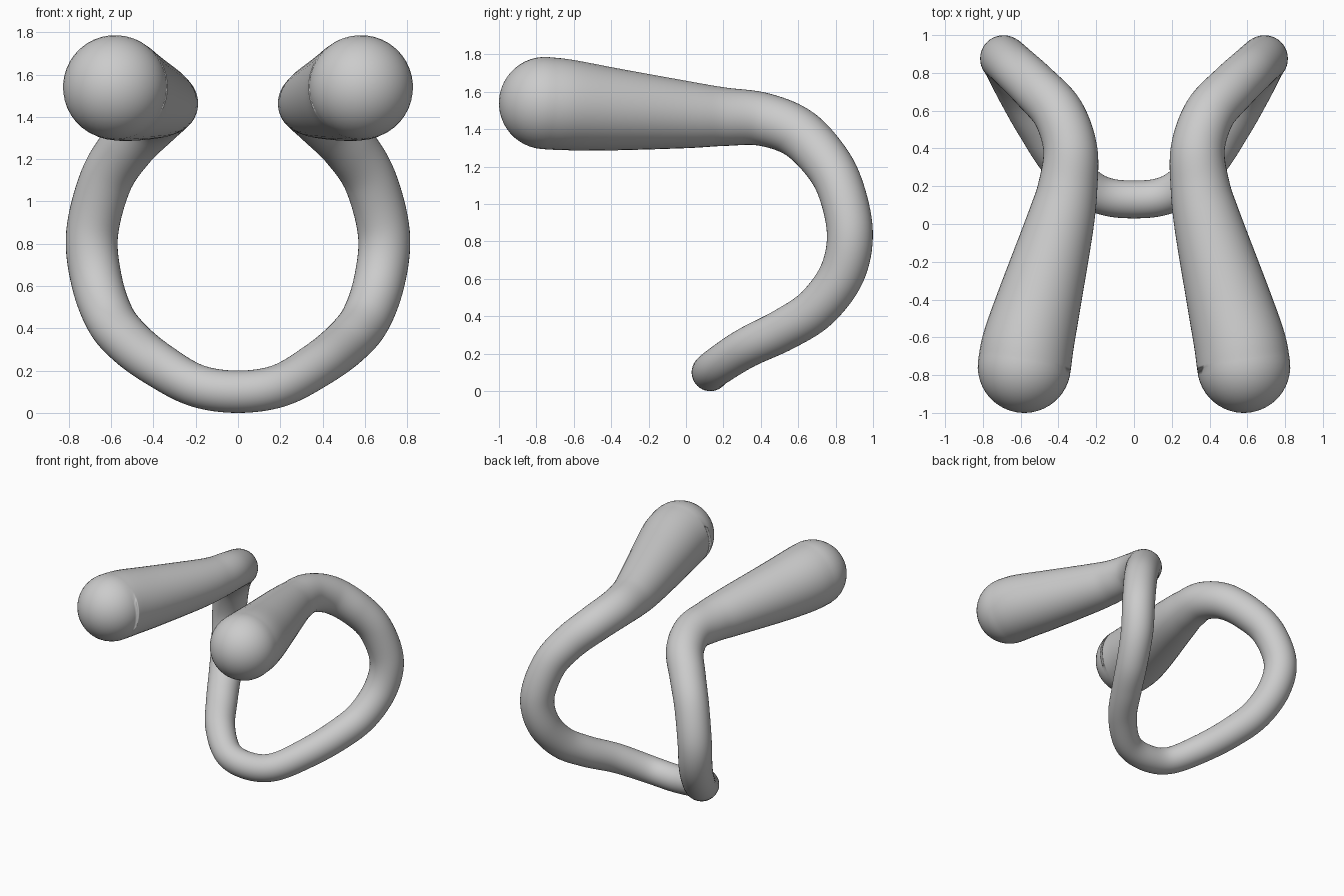
import bpy, bmesh, math
from mathutils import Vector

if "Cube" in bpy.data.objects:
    bpy.data.objects.remove(bpy.data.objects["Cube"])

SIDES, STEPS, CAP = 40, 8, 12

# Centre line of the left half: x, y, z, radius
PATH = [
    (0, .13, .1, .1), (.2, .165, .13, .101), (.38, .32, .23, .107),
    (.51, .525, .33, .113), (.605, .7, .445, .117), (.67, .835, .63, .121),
    (.69, .876, .85, .123), (.625, .82, 1.1, .125), (.52, .72, 1.265, .13),
    (.4, .585, 1.39, .136), (.338, .4, 1.455, .143), (.35, .2, 1.467, .157),
    (.392, 0, 1.478, .18), (.5, -.4, 1.508, .222), (.56, -.63, 1.53, .243),
    (.581, -.753, 1.54, .247),
]


def sample(a, b, c, d, t):
    """Catmull-Rom point between b and c."""
    return b + .5 * t * (c - a + t * (2 * a - 5 * b + 4 * c - d + t * (3 * (b - c) + d - a)))


# Smooth stations along the tube, mirrored start point for a clean seam
pts = [Vector(p) for p in PATH]
first = Vector((-pts[1].x, *pts[1][1:]))
pts = [first] + pts + [2 * pts[-1] - pts[-2]]
stations = [sample(*pts[i:i + 4], s / STEPS)
            for i in range(len(pts) - 3) for s in range(STEPS)]
stations.append(pts[-2])
centres = [s.to_3d() for s in stations]
radii = [s.w for s in stations]
tangents = [(centres[min(i + 1, len(centres) - 1)] - centres[max(i - 1, 0)]).normalized()
            for i in range(len(centres))]
tangents[0] = Vector((1, 0, 0))
tangents[-1] = Vector((.08, -1, .08)).normalized()

# Rounded end of the grip
end, end_dir, end_r = centres[-1], tangents[-1], radii[-1]
for k in range(1, CAP):
    a = k / CAP * math.pi / 2
    centres.append(end + end_dir * end_r * math.sin(a))
    radii.append(end_r * math.cos(a))
    tangents.append(end_dir)

# Sweep the circular section with a rotation-minimising frame
bm = bmesh.new()
rings = []
side = Vector((0, 0, 1))
for c, r, t in zip(centres, radii, tangents):
    side = (side - t * side.dot(t)).normalized()
    up = t.cross(side)
    angles = [2 * math.pi * k / SIDES for k in range(SIDES)]
    rings.append([bm.verts.new(c + r * (side * math.cos(a) + up * math.sin(a))) for a in angles])
for lower, upper in zip(rings, rings[1:]):
    for k in range(SIDES):
        n = (k + 1) % SIDES
        bm.faces.new((lower[k], lower[n], upper[n], upper[k]))
tip = bm.verts.new(end + end_dir * end_r)
for k in range(SIDES):
    bm.faces.new((rings[-1][k], rings[-1][(k + 1) % SIDES], tip))
bmesh.ops.recalc_face_normals(bm, faces=bm.faces)
mesh = bpy.data.meshes.new("curved_handle")
bm.to_mesh(mesh)
bm.free()

# Plain grey material
grey = bpy.data.materials.new("plain_grey")
grey.use_nodes = True
colour = (.6, .6, .6, 1)
grey.diffuse_color = colour
grey.node_tree.nodes["Principled BSDF"].inputs["Base Color"].default_value = colour
mesh.materials.append(grey)

# Mirrored handle with smooth shading
handle = bpy.data.objects.new("curved_handle", mesh)
bpy.context.collection.objects.link(handle)
mirror = handle.modifiers.new("Mirror", 'MIRROR')
mirror.use_clip = True
mirror.merge_threshold = .001
mesh.shade_smooth()
